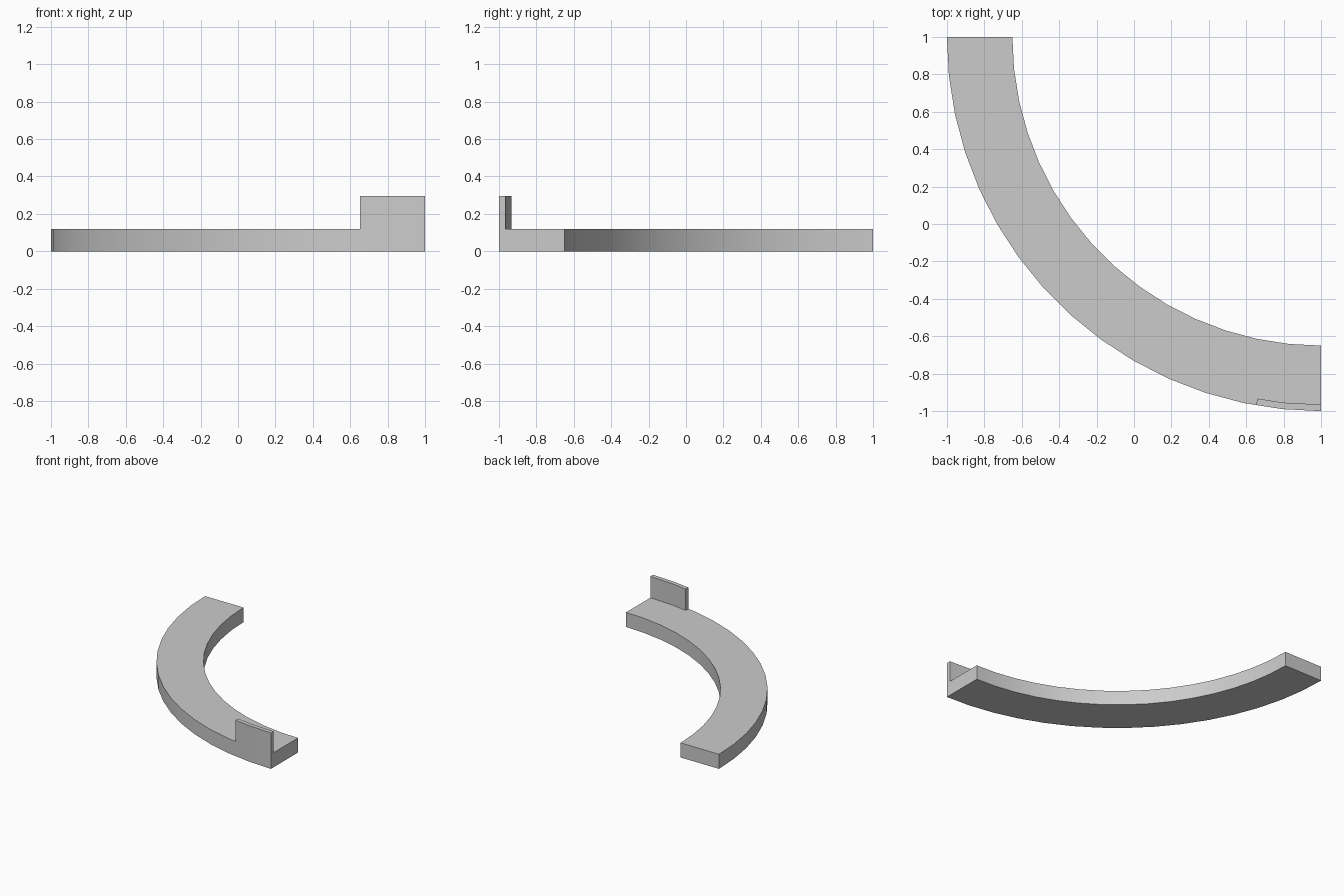
import bpy, bmesh, math

if "Cube" in bpy.data.objects:
    bpy.data.objects.remove(bpy.data.objects["Cube"])

CX, CY = 1.0, 1.0            # arc centre
R_OUT, R_IN, R_TAB = 2.0, 1.65, 1.965
H_BASE, H_TAB = 0.12, 0.295
STEP = 6                     # degrees per facet

grey = bpy.data.materials.new("light_grey")
grey.diffuse_color = (0.6, 0.6, 0.6, 1)
grey.use_nodes = True
grey.node_tree.nodes["Principled BSDF"].inputs["Base Color"].default_value = grey.diffuse_color


def arc_point(radius, deg):
    """Point on the faceted arc, measured from the -y direction towards -x."""
    off = (deg % STEP) - STEP / 2
    r = radius * math.cos(math.radians(STEP / 2)) / math.cos(math.radians(off))
    a = math.radians(deg)
    return CX - r * math.sin(a), CY - r * math.cos(a)


def arc_bar(name, angles, r_in, r_out, z0, z1):
    """Rectangular section swept along the arc, with closed ends."""
    bm = bmesh.new()
    rings = []
    for deg in angles:
        (xi, yi), (xo, yo) = arc_point(r_in, deg), arc_point(r_out, deg)
        rings.append([bm.verts.new(p) for p in
                      ((xi, yi, z0), (xo, yo, z0), (xo, yo, z1), (xi, yi, z1))])
    for a, b in zip(rings, rings[1:]):
        for i in range(4):
            j = (i + 1) % 4
            bm.faces.new((a[i], a[j], b[j], b[i]))
    bm.faces.new(rings[0])
    bm.faces.new(rings[-1])
    bmesh.ops.recalc_face_normals(bm, faces=bm.faces)
    mesh = bpy.data.meshes.new(name)
    bm.to_mesh(mesh)
    bm.free()
    mesh.materials.append(grey)
    obj = bpy.data.objects.new(name, mesh)
    bpy.context.collection.objects.link(obj)
    bpy.ops.object.select_all(action='DESELECT')
    obj.select_set(True)
    bpy.context.view_layer.objects.active = obj
    bpy.ops.object.shade_smooth_by_angle(angle=math.radians(30))
    return obj


# Quarter-ring slab
arc_bar("curved_base", range(0, 91, STEP), R_IN, R_OUT, 0, H_BASE)
# Thin upright tab flush with the outer wall
arc_bar("upright_tab", (0, 6, 10), R_TAB, R_OUT, H_BASE, H_TAB)
